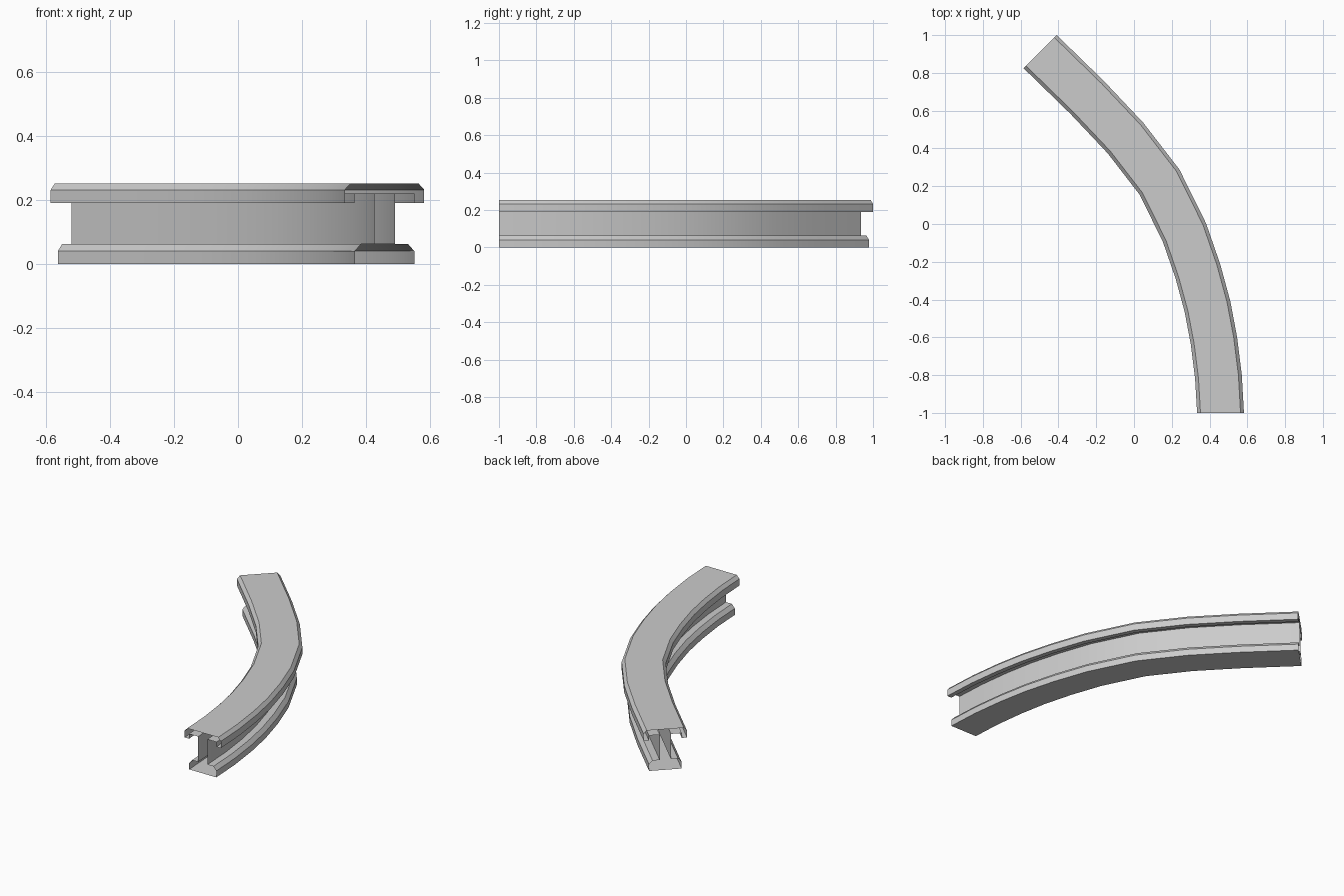
import bpy, bmesh, math
from mathutils import Vector

if "Cube" in bpy.data.objects:
    bpy.data.objects.remove(bpy.data.objects["Cube"])

# Centre line of the bend, seen from above
path = [Vector(p) for p in [
    (0.458, -1.0), (0.447, -0.808), (0.423, -0.617), (0.389, -0.437),
    (0.338, -0.25), (0.267, -0.045), (0.135, 0.222), (-0.045, 0.455),
    (-0.246, 0.668), (-0.4975, 0.913)]]

# Right half of the beam section (offset from centre, height), bottom to top
half = [(0.093, 0.0), (0.093, 0.040), (0.073, 0.063), (0.032, 0.063),
        (0.032, 0.220), (0.094, 0.220), (0.094, 0.190), (0.124, 0.190),
        (0.124, 0.232), (0.106, 0.252)]
section = half + [(-x, z) for x, z in reversed(half)]


def side_vector(i):
    """Mitred sideways direction at path point i."""
    if i == 0:
        return Vector((1, 0))
    if i == len(path) - 1:
        return Vector((1, 1)).normalized()
    a = (path[i] - path[i - 1]).normalized()
    b = (path[i + 1] - path[i]).normalized()
    t = (a + b).normalized()
    return Vector((t.y, -t.x)) / t.dot(a)


# Sweep the section along the bend, leaving both ends open
bm = bmesh.new()
rings = []
for i, p in enumerate(path):
    s = side_vector(i)
    rings.append([bm.verts.new((p.x + s.x * x, p.y + s.y * x, z)) for x, z in section])
n = len(section)
for r0, r1 in zip(rings, rings[1:]):
    for k in range(n):
        j = (k + 1) % n
        bm.faces.new((r0[k], r0[j], r1[j], r1[k]))
bm.normal_update()
# Make the top face upward and the rest follow
top = max(bm.faces, key=lambda f: f.calc_center_median().z)
if top.normal.z < 0:
    bmesh.ops.reverse_faces(bm, faces=bm.faces[:])

mesh = bpy.data.meshes.new("curved_rail")
bm.to_mesh(mesh)
bm.free()
rail = bpy.data.objects.new("curved_rail", mesh)
bpy.context.collection.objects.link(rail)

# Smooth along the bend, crisp along the section corners
bpy.context.view_layer.objects.active = rail
rail.select_set(True)
bpy.ops.object.shade_smooth_by_angle(angle=math.radians(30))
